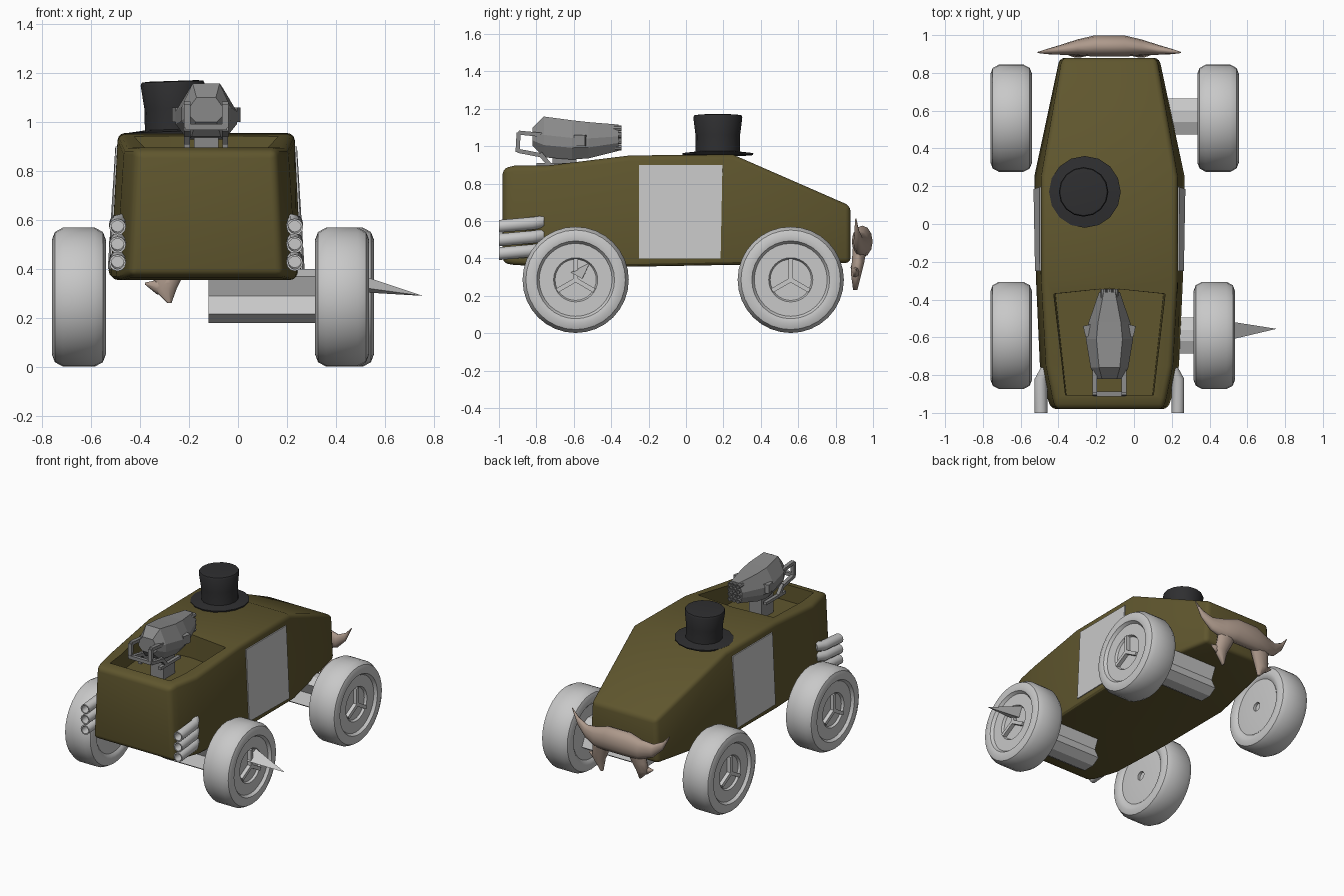
import bpy, bmesh, math
from mathutils import Vector

if "Cube" in bpy.data.objects:
    bpy.data.objects.remove(bpy.data.objects["Cube"])

CX = -0.13  # centre line of the hull


def material(name, r, g, b):
    m = bpy.data.materials.new(name)
    m.diffuse_color = (r, g, b, 1)
    m.use_nodes = True
    m.node_tree.nodes["Principled BSDF"].inputs["Base Color"].default_value = m.diffuse_color
    return m


OLIVE = material("olive_paint", 0.115, 0.093, 0.027)
LIGHT = material("light_grey", 0.58, 0.58, 0.58)
STEEL = material("gun_steel", 0.25, 0.25, 0.25)
BLACK = material("hat_black", 0.028, 0.028, 0.03)
BONE = material("bone", 0.42, 0.32, 0.26)


def loft(name, rings, mat, smooth=None, bevel=0):
    """Skin a list of equal-length point rings, closing both ends."""
    bm = bmesh.new()
    rows = [[bm.verts.new(p) for p in r] for r in rings]
    n = len(rows[0])
    for a, b in zip(rows, rows[1:]):
        for i in range(n):
            j = (i + 1) % n
            bm.faces.new((a[i], a[j], b[j], b[i]))
    bm.faces.new(rows[0])
    bm.faces.new(rows[-1])
    bmesh.ops.recalc_face_normals(bm, faces=bm.faces)
    me = bpy.data.meshes.new(name)
    bm.to_mesh(me)
    bm.free()
    me.materials.append(mat)
    ob = bpy.data.objects.new(name, me)
    bpy.context.collection.objects.link(ob)
    bpy.ops.object.select_all(action='DESELECT')
    ob.select_set(True)
    bpy.context.view_layer.objects.active = ob
    if bevel:
        m = ob.modifiers.new("bevel", 'BEVEL')
        m.width, m.segments, m.angle_limit = bevel, 3, math.radians(35)
        bpy.ops.object.modifier_apply(modifier=m.name)
    if smooth:
        bpy.ops.object.shade_smooth_by_angle(angle=math.radians(smooth))
    return ob


def ring(c, axis, ra, rb, n):
    pts = []
    for i in range(n):
        t = 2 * math.pi * i / n
        u, v = ra * math.cos(t), rb * math.sin(t)
        d = {'x': (0, u, v), 'y': (u, 0, v), 'z': (u, v, 0)}[axis]
        pts.append(Vector(c) + Vector(d))
    return pts


def bar(name, a, b, w, h, mat):
    """Square bar from a to b."""
    a, b = Vector(a), Vector(b)
    d = (b - a).normalized()
    s = d.cross(Vector((1, 0, 0)) if abs(d.x) < 0.7 else Vector((0, 0, 1))).normalized()
    t = d.cross(s)
    return loft(name, [[p + s * i * w + t * j * h for i, j in ((-1, -1), (1, -1), (1, 1), (-1, 1))]
                       for p in (a, b)], mat)


# Hull: sections along y as (y, half width bottom, half width top, z bottom, z top)
hull = [(-0.98, 0.31, 0.285, 0.375, 0.88), (-0.92, 0.33, 0.30, 0.365, 0.895),
        (-0.75, 0.37, 0.335, 0.355, 0.895), (-0.30, 0.39, 0.36, 0.355, 0.95),
        (0.25, 0.40, 0.36, 0.365, 0.955), (0.88, 0.265, 0.25, 0.375, 0.68)]
body = loft("hull", [[(CX - b, y, lo), (CX + b, y, lo), (CX + t, y, hi), (CX - t, y, hi)]
                     for y, b, t, lo, hi in hull], OLIVE, None, 0.028)

# Gunner's pit cut into the deck
pit = loft("pit_cutter", [[(CX - 0.235 * k, -0.905, z), (CX + 0.235 * k, -0.905, z),
                           (CX + 0.295 * k, -0.37, z), (CX, -0.34, z), (CX - 0.295 * k, -0.37, z)]
                          for z, k in ((0.78, 0.97), (1.05, 1.02))], OLIVE)
pit.hide_render = True
cut = body.modifiers.new("pit", 'BOOLEAN')
cut.object, cut.operation, cut.solver = pit, 'DIFFERENCE', 'EXACT'
bpy.context.view_layer.objects.active = body
bpy.ops.object.modifier_apply(modifier="pit")
bpy.data.objects.remove(pit)
bpy.ops.object.select_all(action='DESELECT')
body.select_set(True)
bpy.ops.object.shade_smooth_by_angle(angle=math.radians(30))

# Door plates and exhaust stacks, both sides
for s, side in ((-1, "left"), (1, "right")):
    loft(side + "_door", [[(CX + s * (x + o), y, z) for x, y, z in
                           ((0.389, -0.25, 0.40), (0.397, 0.185, 0.40),
                            (0.366, 0.195, 0.90), (0.365, -0.25, 0.90))]
                          for o in (-0.012, 0.005)], LIGHT)
    for i in range(3):
        z = 0.425 + 0.073 * i
        path = [(0.33, -0.76, z + 0.025, 0.033), (0.362, -0.82, z + 0.016, 0.034),
                (0.362, -1.0, z, 0.034), (0.362, -1.0, z, 0.026), (0.362, -0.93, z + 0.006, 0.026)]
        loft(side + "_exhaust_pipe", [ring((CX + s * x, y, zz), 'y', r, r, 12)
                                      for x, y, zz, r in path], LIGHT, 40)

# Wheels: lathe profile from the inner face to the outer face (x, radius)
tyre = [(-0.08, 0.03), (-0.098, 0.03), (-0.098, 0.12), (-0.092, 0.19), (-0.104, 0.205),
        (-0.11, 0.235), (-0.098, 0.266), (-0.065, 0.284), (0.065, 0.284), (0.098, 0.266),
        (0.11, 0.235), (0.104, 0.208), (0.085, 0.195), (0.085, 0.118), (0.07, 0.11), (0.07, 0.02)]
for name, x, y, s in (("front_left", -0.65, -0.59, -1), ("front_right", 0.425, -0.59, 1),
                      ("rear_left", -0.65, 0.56, -1), ("rear_right", 0.445, 0.56, 1)):
    loft(name + "_wheel", [ring((x + s * px, y, 0.285), 'x', r, r, 32) for px, r in tyre], LIGHT, 40)
    for k in range(3):
        a = math.radians(90 + 120 * k)
        bar(name + "_spoke", (x + s * 0.078, y, 0.285),
            (x + s * 0.078, y + 0.115 * math.cos(a), 0.285 + 0.115 * math.sin(a)), 0.012, 0.018, LIGHT)

# Waisted axle beams, on the right side only
beam = [(-0.095, 0.215), (-0.04, 0.18), (0.04, 0.18), (0.095, 0.215), (0.06, 0.29),
        (0.095, 0.37), (0.03, 0.40), (-0.03, 0.40), (-0.095, 0.37), (-0.06, 0.29)]
for name, yc in (("front_axle", -0.59), ("rear_axle", 0.57)):
    loft(name, [[(x, yc + y, z) for y, z in beam] for x in (-0.12, 0.345)], LIGHT)

# Three-sided spike on the front right hub
tip = Vector((0.755, -0.555, 0.29))
base = [Vector(p) for p in ((0.50, -0.615, 0.325), (0.50, -0.515, 0.375), (0.50, -0.545, 0.305))]
loft("hub_spike", [base, [tip.lerp(p, 0.01) for p in base]], LIGHT)

# Top hat
hat = [(-0.004, 0.11), (-0.006, 0.187), (0.004, 0.19), (0.012, 0.12), (0.10, 0.119),
       (0.195, 0.131), (0.207, 0.126), (0.21, 0.10)]
ob = loft("top_hat", [ring((0, 0, z), 'z', r, r, 16) for z, r in hat], BLACK, 40)
ob.location = (-0.26, 0.17, 0.958)
ob.rotation_euler = (0, math.radians(-2), 0)

# Gun: faceted housing, sections (y, half width, z low, z high)
gun = [(-0.82, 0.072, 1.0, 1.10), (-0.76, 0.10, 0.94, 1.158), (-0.61, 0.125, 0.928, 1.138),
       (-0.52, 0.11, 0.935, 1.128), (-0.36, 0.055, 0.975, 1.115)]
loft("gun_housing", [[(CX + sx * w, y, lo + f * (hi - lo)) for sx, f in
                      ((-0.6, 0), (0.6, 0), (1, 0.3), (1, 0.55), (0.55, 1), (-0.55, 1), (-1, 0.55), (-1, 0.3))]
                     for y, w, lo, hi in gun], STEEL)
# Barrel cluster
for i in range(3):
    for k in range(4):
        c = (CX + (i - 1) * 0.032, 0, 0.992 + 0.034 * k)
        loft("gun_barrel", [ring((c[0], y, c[2]), 'y', r, r, 8) for y, r in
                            ((-0.40, 0.016), (-0.345, 0.016), (-0.345, 0.01), (-0.37, 0.01))], STEEL)
# Pedestal, side lugs, handles and rear struts
bar("gun_pedestal", (CX, -0.65, 0.77), (CX, -0.65, 0.96), 0.065, 0.05, STEEL)
for s in (-1, 1):
    x = CX + s * 0.078
    bar("gun_lug", (CX + s * 0.09, -0.56, 1.03), (CX + s * 0.133, -0.57, 1.03), 0.03, 0.03, STEEL)
    loop = [(x, -0.77, 1.06), (x, -0.895, 1.072), (x, -0.90, 0.975), (x, -0.77, 0.95)]
    for a, b in zip(loop, loop[1:]):
        bar("gun_handle", a, b, 0.011, 0.013, STEEL)
    bar("gun_strut", (x, -0.78, 0.96), (x, -0.73, 0.90), 0.012, 0.012, STEEL)
    bar("gun_foot_rail", (x, -0.80, 0.90), (x, -0.58, 0.90), 0.01, 0.012, STEEL)
bar("gun_crossbar", (CX - 0.085, -0.90, 0.98), (CX + 0.085, -0.90, 0.98), 0.012, 0.012, STEEL)

# Horned bone trophy: (offset x, y, z, radius y, radius z)
half = [(0.38, 0.908, 0.61, 0.003, 0.004), (0.33, 0.913, 0.535, 0.014, 0.028),
        (0.26, 0.922, 0.485, 0.026, 0.046), (0.17, 0.935, 0.475, 0.042, 0.07), (0.08, 0.942, 0.49, 0.056, 0.085)]
horn = [(-x, *r) for x, *r in half] + [(x, *r) for x, *r in reversed(half)]
loft("bone_horns", [ring((CX + x, y, z), 'x', ry, rz, 12) for x, y, z, ry, rz in horn], BONE, 60)
for s, drop in ((-1, 0), (1, 0.03)):
    leg = [(0.13, 0.93, 0.46, 0.075, 0.04), (0.15, 0.92, 0.38, 0.06, 0.035),
           (0.17, 0.91, 0.32, 0.05, 0.03), (0.15, 0.905, 0.26 - drop, 0.008, 0.012)]
    loft("bone_fang", [ring((CX + s * x, y, z), 'z', rx, ry, 10) for x, y, z, rx, ry in leg], BONE, 60)
    toe = [(0.15, 0.35, 0.04), (0.20, 0.325, 0.03), (0.25, 0.34, 0.004)]
    loft("bone_toe", [ring((CX + s * x, 0.908, z), 'x', r * 0.7, r, 8) for x, z, r in toe], BONE, 60)
